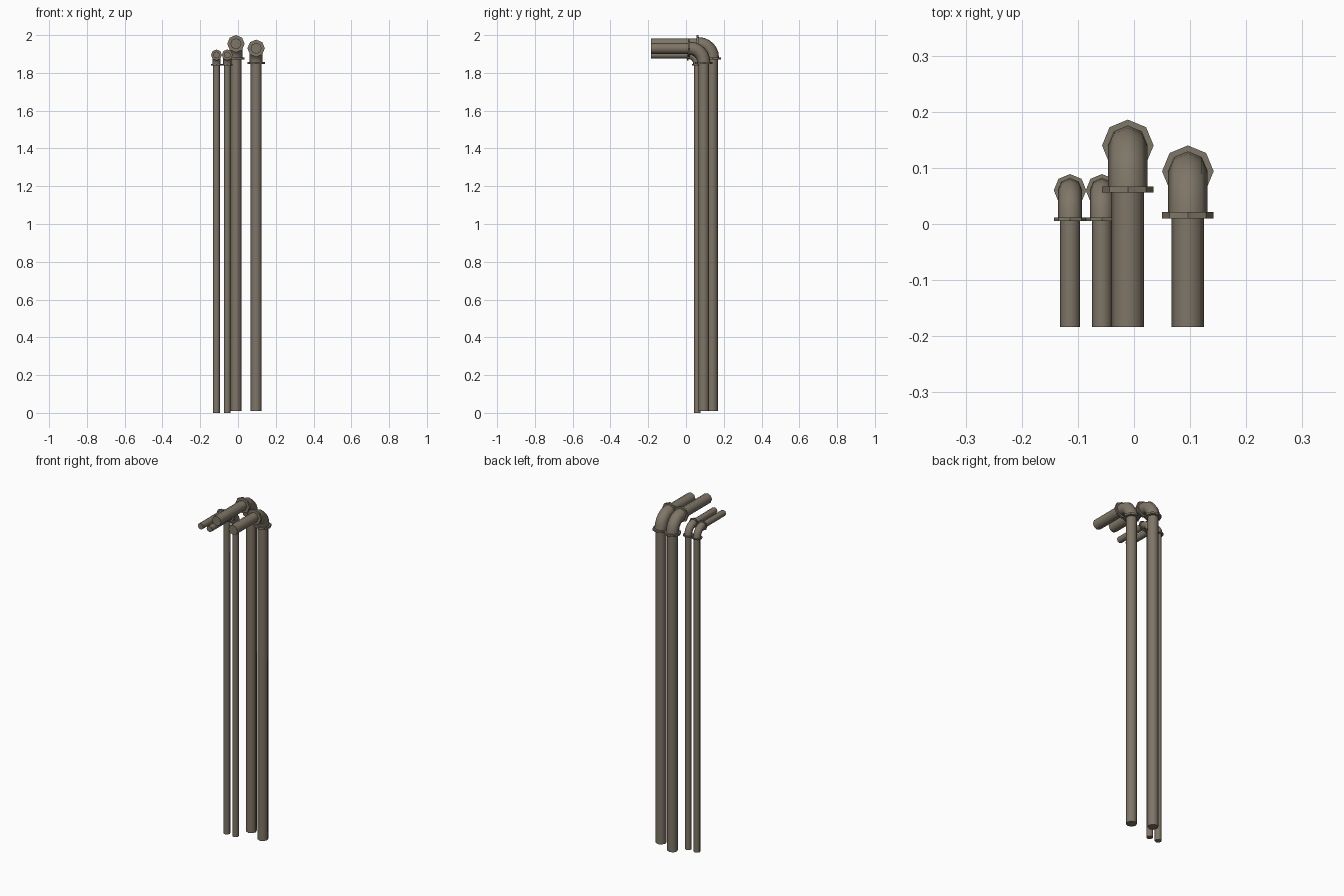
import bpy, bmesh, math
from mathutils import Vector

if "Cube" in bpy.data.objects:
    bpy.data.objects.remove(bpy.data.objects["Cube"])

mat = bpy.data.materials.new("weathered grey brown metal")
mat.diffuse_color = (0.21, 0.18, 0.135, 1)
mat.use_nodes = True
mat.node_tree.nodes["Principled BSDF"].inputs["Base Color"].default_value = mat.diffuse_color
SIDES = 8


def tube(name, path, tangents, radius):
    """Sweep an eight-sided ring along a path in the y-z plane and cap both ends."""
    bm = bmesh.new()
    rings = []
    side = Vector((1, 0, 0))
    for p, t in zip(path, tangents):
        up = side.cross(Vector(t))
        rings.append([bm.verts.new(Vector(p) + radius * (side * math.cos(a) + up * math.sin(a)))
                      for a in (2 * math.pi * i / SIDES for i in range(SIDES))])
    for r0, r1 in zip(rings, rings[1:]):
        for i in range(SIDES):
            j = (i + 1) % SIDES
            bm.faces.new((r0[i], r0[j], r1[j], r1[i]))
    bm.faces.new(rings[0])
    bm.faces.new(rings[-1])
    bmesh.ops.recalc_face_normals(bm, faces=bm.faces)
    me = bpy.data.meshes.new(name)
    bm.to_mesh(me)
    bm.free()
    me.materials.append(mat)
    ob = bpy.data.objects.new(name, me)
    bpy.context.collection.objects.link(ob)
    return ob


def smooth(ob):
    bpy.ops.object.select_all(action='DESELECT')
    ob.select_set(True)
    bpy.context.view_layer.objects.active = ob
    bpy.ops.object.shade_smooth_by_angle(angle=math.radians(50))


UP, FWD = (0, 0, 1), (0, -1, 0)


def pipe(name, x, y, z, r, elbow_r, flange_r, bend, thick, base):
    zb, yb = z - bend, y - bend          # where the elbow starts and ends
    # straight runs
    smooth(tube(name + "_riser", [(x, y, base), (x, y, zb)], [UP, UP], r))
    smooth(tube(name + "_outlet", [(x, yb, z), (x, -0.184, z)], [FWD, FWD], r))
    # elbow
    angs = [math.pi / 2 * i / 6 for i in range(7)]
    path = [(x, yb + bend * math.cos(a), zb + bend * math.sin(a)) for a in angs]
    tans = [(0, -math.sin(a), math.cos(a)) for a in angs]
    smooth(tube(name + "_elbow", path, tans, elbow_r))
    # flanges
    tube(name + "_lower_flange", [(x, y, zb - thick), (x, y, zb)], [UP, UP], flange_r)
    tube(name + "_upper_flange", [(x, yb, z), (x, yb - thick, z)], [FWD, FWD], flange_r)


# two thin pipes and two thick pipes
pipe("thin_pipe_left", -0.114, 0.06, 1.895, 0.018, 0.0215, 0.029, 0.048, 0.007, 0.0)
pipe("thin_pipe_right", -0.057, 0.06, 1.895, 0.018, 0.0215, 0.029, 0.048, 0.007, 0.0)
pipe("thick_pipe_rear", -0.011, 0.14, 1.954, 0.029, 0.035, 0.046, 0.073, 0.011, 0.01)
pipe("thick_pipe_right", 0.096, 0.094, 1.93, 0.029, 0.035, 0.046, 0.073, 0.011, 0.01)
